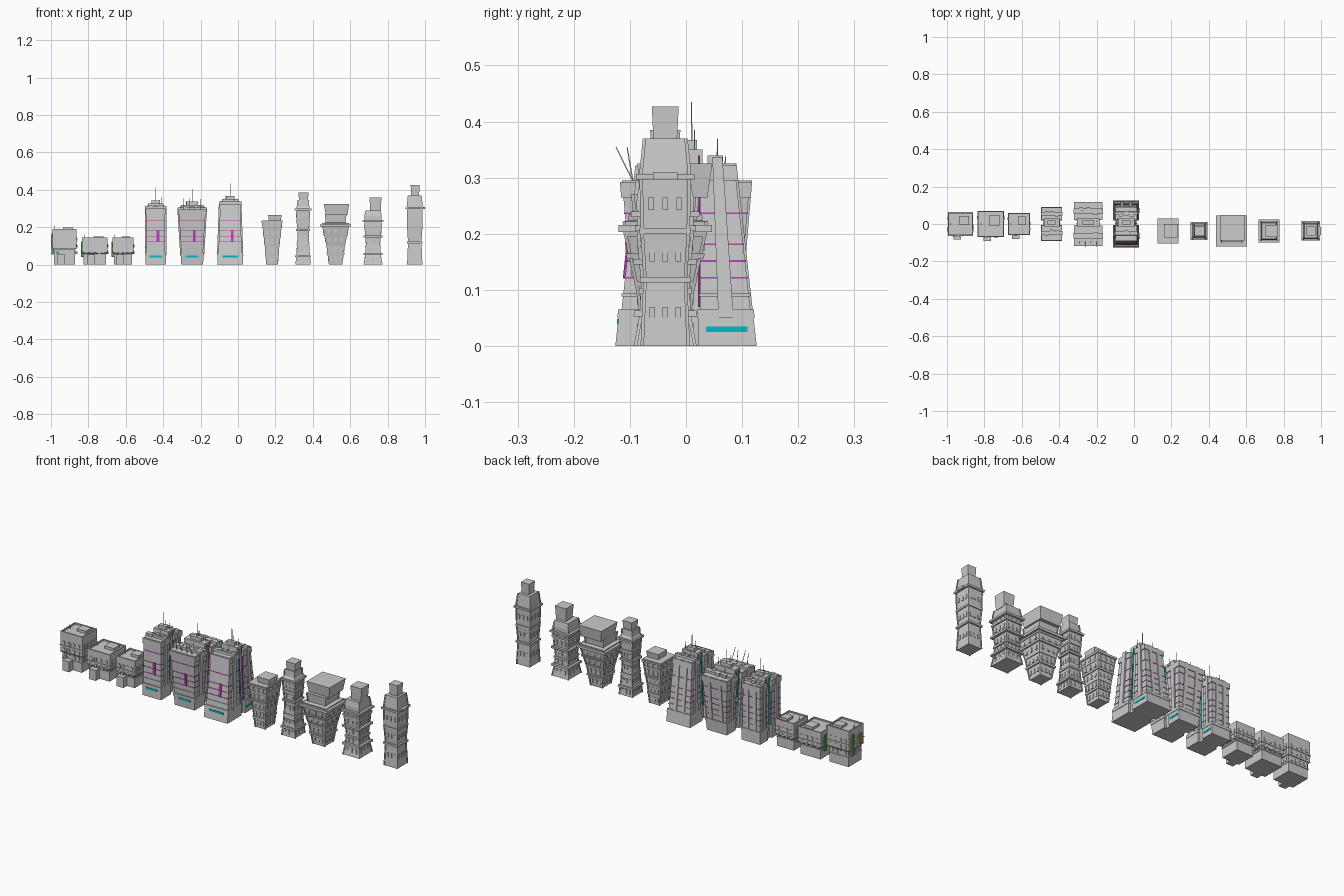
import bpy, bmesh, random

if "Cube" in bpy.data.objects:
    bpy.data.objects.remove(bpy.data.objects["Cube"])
random.seed(4)

def material(name, *col):
    m = bpy.data.materials.new(name)
    m.diffuse_color = (*col, 1)
    m.use_nodes = True
    m.node_tree.nodes["Principled BSDF"].inputs["Base Color"].default_value = m.diffuse_color
    return m

CYAN = material("cyan", 0, .5, .55)
PINK = material("magenta", .5, .05, .45)
GREEN = material("green", .08, .4, .08)
ORANGE = material("orange", .5, .3, .05)
CORNERS = [(i, j * i) for i in (-1, 1) for j in (1, -1)]  # walks round a rectangle

def finish(name, bm, mat=None):
    bmesh.ops.recalc_face_normals(bm, faces=bm.faces)
    me = bpy.data.meshes.new(name)
    bm.to_mesh(me)
    bm.free()
    bpy.context.collection.objects.link(bpy.data.objects.new(name, me))
    if mat:
        me.materials.append(mat)

def add_loft(bm, x, secs):
    """Stack of rectangles; each section is (z, half_x, half_y, centre_y)."""
    rings = [[bm.verts.new((x + i * a, c + j * b, z)) for i, j in CORNERS]
             for z, a, b, c in secs]
    for r, t in zip(rings, rings[1:]):
        for k in range(4):
            bm.faces.new((r[k], r[k - 3], t[k - 3], t[k]))
    bm.faces.new(rings[0])
    bm.faces.new(rings[-1])

def loft(name, x, secs, mat=None):
    bm = bmesh.new()
    add_loft(bm, x, secs)
    finish(name, bm, mat)

def block(name, x, y, hx, hy, z0, z1, mat=None):
    loft(name, x, [(z, hx, hy, y) for z in (z0, z1)], mat)

def at(secs, z):
    """Half sizes and centre interpolated at height z."""
    for p, q in zip(secs, secs[1:]):
        if z <= q[0]:
            t = (z - p[0]) / (q[0] - p[0])
            return [u + (v - u) * t for u, v in zip(p[1:], q[1:])]
    return secs[-1][1:]

def band(name, x, secs, z, h, out, mat=None):
    """Ring of height h starting at z, standing out from the wall."""
    ring = []
    for k in (z, z + h):
        a, b, c = at(secs, k)
        ring.append((k, a + out, b + out, c))
    loft(name, x, ring, mat)

def windows(name, x, secs, rows, n, w, h, d=.003):
    bm = bmesh.new()
    for z in rows:
        a, b, c = at(secs, z)
        for i in range(n):
            t = ((i + .5) / n * 2 - 1) * .9
            for s in (-1, 1):
                for px, py, hw, hd in ((x + t * a, c + s * b, w, d), (x + s * a, c + t * b, d, w)):
                    add_loft(bm, px, [(k, hw, hd, py) for k in (z - h, z + h)])
    finish(name, bm)

def antenna(x, y, z, h, lean=0):
    loft("antenna", x, [(z, .0014, .0014, y), (z + h, .0008, .0008, y + lean)])

# --- small apartment blocks ---
def apartment(x, hx, hy, h, porch):
    low = .88
    secs = [(z, hx * k, hy * k, 0) for z, k in ((0, low), (h * .42, low), (h * .48, 1), (h, 1))]
    loft("apartment_body", x, secs)
    floors = [.05 + .035 * i for i in range(int((h - .05) / .035))]
    windows("apartment_windows", x, secs, [z + .017 for z in floors], 4, .006, .008)
    # roof parapet and hut
    for s in (-1, 1):
        block("parapet_side", x + s * (hx - .003), 0, .003, hy, h, h + .007)
        block("parapet_end", x, s * (hy - .003), hx, .003, h, h + .007)
    block("roof_hut", x + hx * .3, hy * .3, hx * .4, hy * .4, h, h + .013)
    # porch, floor ledges, air conditioners, sign
    block("porch", porch, -hy - .005, .02, .018, 0, .055)
    for z in floors:
        band("apartment_floor_ledge", x, secs, z - .002, .004, .003)
        u, v = random.uniform(-.7, .7), random.uniform(-.7, .7)
        block("air_conditioner", x + hx, u * hy, .007, .007, z + .008, z + .02)
        block("air_conditioner", x + v * hx, -hy, .007, .007, z + .008, z + .02)
    block("green_sign", x - hx, hy * .5, .006, hy * .12, h * .3, h * .9, GREEN)
    antenna(x - hx * .8, 0, h, .024)

apartment(-.928, .064, .06, .185, -.945)
apartment(-.766, .067, .067, .138, -.785)
apartment(-.615, .055, .057, .138, -.632)
block("orange_sign", -.993, -.03, .007, .01, .1, .15, ORANGE)

# --- twin slab office towers ---
def office(x, bot, top, y_bot, y_top, h):
    """Half widths and outer y distance, at ground and roof."""
    core = [(0, bot * .8, .028, .008), (h + .025, top * .78, .021, .008)]
    loft("core", x, core)
    block("core_roof_hut", x, .009, top * .4, .011, h + .02, h + .042)
    for nm, sg, inner in (("front", -1, -.012), ("back", 1, .026)):
        s = [(z, w * .93, abs(sg * y - inner) / 2, (sg * y + inner) / 2)
             for z, w, y in ((0, bot, y_bot), (h, top, y_top))]
        loft(nm + "_slab", x, s)
        # podium, shoulder bands and roof cap
        band(nm + "_podium", x, s, 0, .05, .004)
        band(nm + "_podium_ledge", x, s, .05, .015, .006)
        band(nm + "_ledge", x, s, .088, .006, .003)
        band(nm + "_cap", x, s, h - .03, .027, .004)
        # rib wrapping over the slab sides
        rib = []
        for z in (.05, h):
            a, b, c = at(s, z)
            rib.append((z + (.012 if z == h else 0), a + .007, b * .3, c))
        loft(nm + "_rib", x, rib)
        # magenta floor lines
        for z in (.12, .15, .18, .235):
            band(nm + "_light_line", x, s, z, .003, .0015, PINK)
        # roof plant
        a, b, c = at(s, h)
        for i in (-1, 0, 1):
            block("roof_unit", x + i * top * .5, c + random.uniform(-.3, .3) * b, .01, .01, h, h + .015)
        antenna(x - sg * top * .4, c, h, .045)
        if nm == "front":
            # entrance glow and hanging sign
            a, b, c = at(s, .043)
            block("entrance_glow", x, c - b, bot * .6, .006, .038, .048, CYAN)
            sign = []
            for z in (.12, .185):
                a, b, c = at(s, z)
                sign.append((z, .007, .004, c - b))
            loft("front_sign", x + .012, sign, PINK)
        else:
            # outer fins and side glow
            for i in (-1, 1):
                fin = [(z, .008, .004, q[2] + q[1]) for z, q in ((.065, at(s, .065)), (h, at(s, h)))]
                loft("back_fin", x + i * top * .4, fin)
            a, b, c = at(s, .03)
            block("side_glow", x + a, c, .0055, b * .8, .025, .035, CYAN)
    # lit strips in the gap between the slabs
    for nm, y, mat in (("cyan", .001, CYAN), ("magenta", .023, PINK)):
        loft("gap_" + nm + "_strip", x, [(.07, bot * .85, .002, y), (h + .015, top * .84, .002, y)], mat)
    antenna(x, .01, h + .04, .07)
    antenna(x + top * .6, .015, h, .06)

office(-.44, .054, .054, .086, .084, .302)
office(-.245, .058, .078, .089, .114, .295)
office(-.042, .07, .057, .122, .086, .325)
for i in range(4):
    antenna(-.29 + i * .03, -.095, .295, .06, -.01 - .02 * (i % 2))

# --- sculpted towers: profile of (z, half width), ledge heights, roof block ---
Y = -.037
def tower(name, x, profile, deeper, ledges, out, roof_x, roof_y, roof_half, roof_top):
    secs = [(z, a, a + deeper, Y) for z, a in profile]
    loft(name + "_body", x, secs)
    z = profile[-1][0]
    loft(name + "_roof_block", roof_x, [(z - .005, roof_half * .87, roof_half * .87, roof_y),
                                        (roof_top, roof_half, roof_half, roof_y)])
    for i, k in enumerate(ledges):
        band(name + "_ledge", x, secs, k - .005, .01, out if i % 2 == 0 else out * .5)
    floors = [0] + ledges
    windows(name + "_windows", x, secs, [(p + q) / 2 for p, q in zip(floors, floors[1:])], 3, .005, .011)
    # corner pilasters following the profile
    for i, j in CORNERS:
        bm = bmesh.new()
        for p, q in zip(secs, secs[1:]):
            rings = [[bm.verts.new((x + i * s[1] + u * .003, Y + j * s[2] + v * .003, s[0]))
                      for u, v in CORNERS] for s in (p, q)]
            for k in range(4):
                bm.faces.new((rings[0][k], rings[0][k - 3], rings[1][k - 3], rings[1][k]))
        finish(name + "_pilaster", bm)

tower("tapered_tower", .182, [(0, .028), (.1, .036), (.235, .052)], .01,
      [.055, .1, .15, .195, .228], .005, .197, Y, .036, .265)
tower("waisted_tower", .348, [(0, .038), (.08, .031), (.16, .027), (.3, .036), (.312, .03), (.345, .028)], .003,
      [.045, .11, .185, .235, .295], .009, .35, Y, .027, .385)
tower("crowned_tower", .522, [(0, .033), (.1, .046), (.2, .068), (.222, .07), (.225, .05), (.27, .055)], .003,
      [.06, .11, .16, .2], .007, .527, -.02, .067, .325)
block("crown_gallery", .522, Y, .083, .083, .203, .216)
tower("ringed_tower", .722, [(0, .048), (.055, .038), (.11, .035), (.19, .042), (.26, .043), (.29, .038)], .005,
      [.058, .098, .15, .21, .235], .013, .735, Y, .032, .36)
tower("high_tower", .945, [(0, .038), (.12, .033), (.2, .038), (.31, .04), (.37, .034)], .003,
      [.118, .205, .302], .009, .947, Y, .024, .427)
block("high_tower_balcony", .988, Y, .012, .022, .297, .309)
